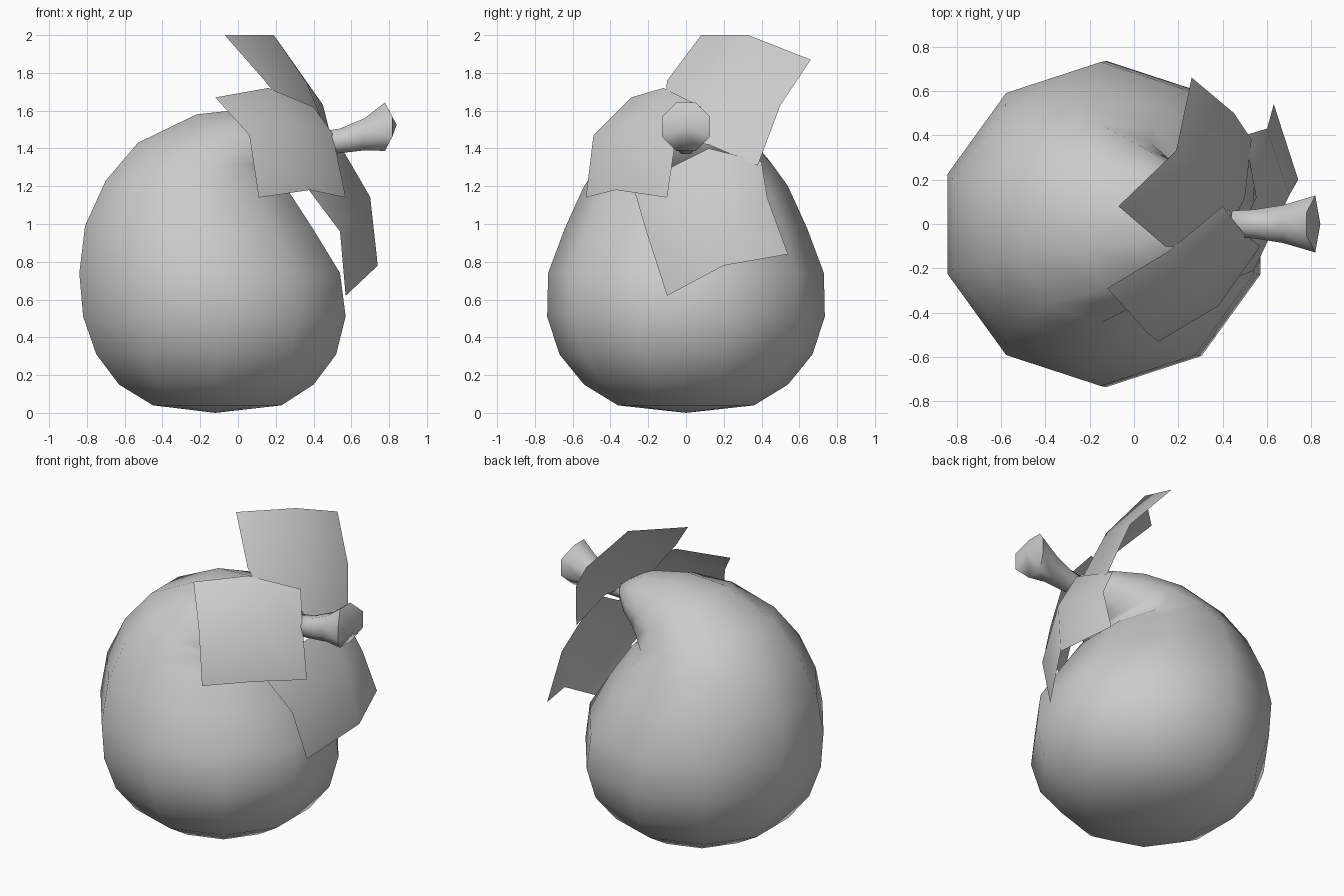
import bpy, bmesh, math
from mathutils import Vector

cube = bpy.data.objects.get("Cube")
if cube:
    bpy.data.objects.remove(cube, do_unlink=True)

grey = bpy.data.materials.new("plain grey")
grey.use_nodes = True
grey.diffuse_color = (0.6, 0.6, 0.6, 1)
grey.node_tree.nodes["Principled BSDF"].inputs["Base Color"].default_value = (0.6, 0.6, 0.6, 1)


def finish(name, bm, angle=75):
    mesh = bpy.data.meshes.new(name)
    bm.to_mesh(mesh)
    bm.free()
    mesh.materials.append(grey)
    obj = bpy.data.objects.new(name, mesh)
    bpy.context.collection.objects.link(obj)
    bpy.ops.object.select_all(action='DESELECT')
    obj.select_set(True)
    bpy.context.view_layer.objects.active = obj
    bpy.ops.object.shade_smooth_by_angle(angle=math.radians(angle))
    return obj


def loft(name, rings, start, end):
    """Skin closed rings of points and close both ends with a pole."""
    bm = bmesh.new()
    loops = [[bm.verts.new(p) for p in ring] for ring in rings]
    n = len(loops[0])
    for a, b in zip(loops, loops[1:]):
        for i in range(n):
            j = (i + 1) % n
            bm.faces.new((a[i], a[j], b[j], b[i]))
    for loop, tip in ((loops[0], start), (loops[-1], end)):
        pole = bm.verts.new(tip)
        for i in range(n):
            bm.faces.new((loop[i], loop[(i + 1) % n], pole))
    bmesh.ops.recalc_face_normals(bm, faces=bm.faces)
    return finish(name, bm)


def tilted_ring(left, right, half_depth, n=10):
    """Ring whose silhouette runs between two (x, z) points."""
    a, b = Vector((left[0], 0, left[1])), Vector((right[0], 0, right[1]))
    flat = math.cos(math.pi / n)
    ring = []
    for i in range(n):
        t = 2 * math.pi * (i + 0.5) / n
        p = (a + b) / 2 + (b - a) / 2 * math.cos(t) / flat
        p.y = half_depth * math.sin(t)
        ring.append(p)
    return ring


# Fruit body: round base bending over into a narrow neck
profile = [
    ((-0.45, 0.04), (0.23, 0.04), 0.36),
    ((-0.63, 0.15), (0.40, 0.15), 0.54),
    ((-0.75, 0.31), (0.52, 0.31), 0.67),
    ((-0.82, 0.51), (0.57, 0.51), 0.735),
    ((-0.84, 0.74), (0.54, 0.74), 0.73),
    ((-0.81, 0.99), (0.40, 0.97), 0.64),
    ((-0.70, 1.23), (0.27, 1.17), 0.54),
    ((-0.53, 1.43), (0.22, 1.22), 0.45),
    ((-0.22, 1.58), (0.25, 1.24), 0.36),
    ((0.05, 1.61), (0.29, 1.27), 0.27),
    ((0.28, 1.57), (0.36, 1.31), 0.19),
    ((0.43, 1.50), (0.42, 1.38), 0.09),
]
loft("fruit_body", [tilted_ring(*p) for p in profile], (-0.12, 0, 0), (0.45, 0, 1.43))

# Stem: flared stub with a domed end
stem_rings = []
for x, z, radius, bow in ((0.44, 1.43, 0.06, 0), (0.54, 1.44, 0.065, 0),
                          (0.67, 1.475, 0.085, 0), (0.77, 1.515, 0.128, 0.055)):
    stem_rings.append([])
    for i in range(8):
        t = math.pi * (i + 0.5) / 4
        side = math.cos(t)
        stem_rings[-1].append((x + bow * side * side, radius * side / math.cos(math.pi / 8),
                               z + radius * math.sin(t) / math.cos(math.pi / 8)))
loft("stem", stem_rings, (0.43, 0, 1.42), (0.84, 0, 1.525))


def leaf(name, border):
    """Curved square sheet from eight border points, corner first."""
    a, ab, b, bc, c, cd, d, da = [Vector(p) for p in border]
    centre = (ab + bc + cd + da) / 2 - (a + b + c + d) / 4
    bm = bmesh.new()
    grid = [[bm.verts.new(p) for p in row]
            for row in ((a, ab, b), (da, centre, bc), (d, cd, c))]
    for r in range(2):
        for k in range(2):
            bm.faces.new((grid[r][k], grid[r][k + 1], grid[r + 1][k + 1], grid[r + 1][k]))
    bm.normal_update()
    if sum(f.normal.x for f in bm.faces) < 0:
        bmesh.ops.reverse_faces(bm, faces=bm.faces)
    return finish(name, bm)


# Three curled leaves around the stem
leaf("front_leaf", ((-0.12, -0.29, 1.67), (0.06, -0.49, 1.47), (0.11, -0.53, 1.14),
                    (0.38, -0.37, 1.18), (0.57, -0.10, 1.14), (0.50, -0.05, 1.48),
                    (0.40, 0.08, 1.62), (0.16, -0.12, 1.72)))
leaf("upper_leaf", ((-0.07, 0.08, 2.00), (0.19, 0.33, 2.00), (0.26, 0.66, 1.87),
                    (0.45, 0.50, 1.63), (0.53, 0.38, 1.31), (0.50, 0.12, 1.42),
                    (0.38, -0.13, 1.46), (0.14, -0.10, 1.76)))
leaf("lower_leaf", ((0.57, -0.10, 0.62), (0.74, 0.20, 0.78), (0.63, 0.54, 0.84),
                    (0.60, 0.43, 1.14), (0.50, 0.40, 1.33), (0.55, 0.12, 1.40),
                    (0.36, -0.28, 1.20), (0.54, -0.21, 0.96)))
